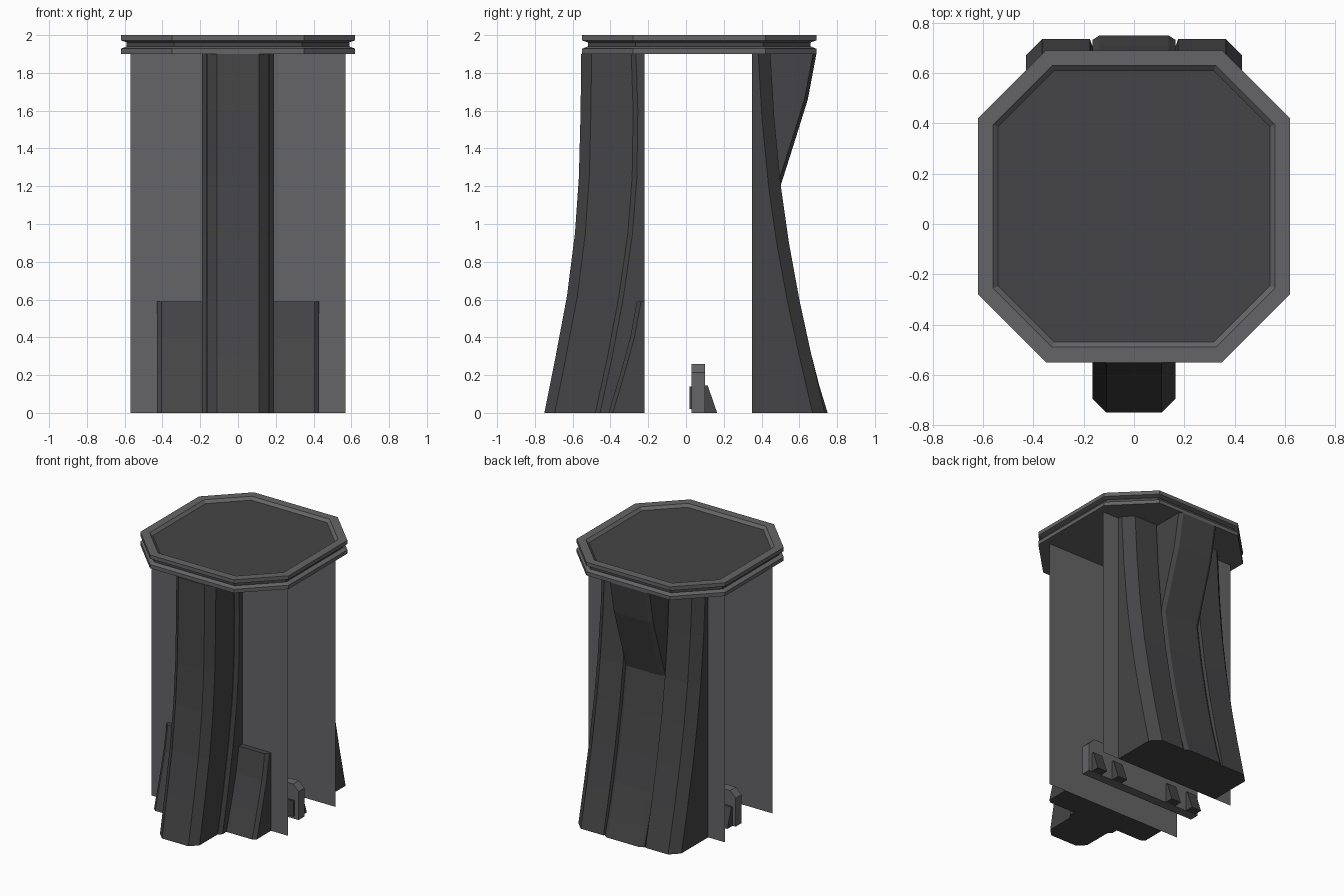
import bpy, bmesh

if "Cube" in bpy.data.objects:
    bpy.data.objects.remove(bpy.data.objects["Cube"])


def material(name, v):
    m = bpy.data.materials.new(name)
    m.diffuse_color = (v, v, v * 1.05, 1)
    m.use_nodes = True
    m.node_tree.nodes["Principled BSDF"].inputs["Base Color"].default_value = m.diffuse_color
    return m


DARK, MID = material("dark_metal", 0.06), material("mid_metal", 0.13)


def loft(name, rings, mats, closed=True, cap_start=True, cap_end=True, mat_of=lambda i: 0):
    """Skin a stack of equal-length rings, with optional caps."""
    bm = bmesh.new()
    rows = [[bm.verts.new(p) for p in r] for r in rings]
    n = len(rows[0])
    for i, (a, b) in enumerate(zip(rows, rows[1:])):
        for j in range(n if closed else n - 1):
            k = (j + 1) % n
            bm.faces.new((a[j], a[k], b[k], b[j])).material_index = mat_of(i)
    if cap_start:
        bm.faces.new(rows[0][::-1])
    if cap_end:
        bm.faces.new(rows[-1]).material_index = mat_of(len(rows) - 1)
    bmesh.ops.recalc_face_normals(bm, faces=bm.faces)
    me = bpy.data.meshes.new(name)
    bm.to_mesh(me)
    bm.free()
    ob = bpy.data.objects.new(name, me)
    for m in mats:
        me.materials.append(m)
    bpy.context.collection.objects.link(ob)
    return ob


def rib(name, x0, x1, wall, curve, left, right):
    """Curved buttress standing on a wall; curve is (z, outer y), left/right are (dx, dy) chamfers."""
    s = 1 if wall > 0 else -1
    rings = []
    for z, y in curve:
        yl, yr = [s * max(abs(y) - c[1], abs(wall)) for c in (left, right)]
        rings.append([(x0, wall, z), (x0, yl, z), (x0 + left[0], y, z),
                      (x1 - right[0], y, z), (x1, yr, z), (x1, wall, z)])
    return loft(name, rings, [DARK], closed=False)


def prism(name, pts, axis_from, axis_to, plane, mat):
    """Extrude a 2D outline along x (plane 'yz') or y (plane 'xz')."""
    f = (lambda p, t: (t, p[0], p[1])) if plane == "yz" else (lambda p, t: (p[0], t, p[1]))
    return loft(name, [[f(p, t) for p in pts] for t in (axis_from, axis_to)], [mat])


# Octagonal top plate with a side groove and a recessed floor
def octagon(h, z):
    b = 0.35 - (0.62 - h) * 0.414
    pts = [(-b, -h), (b, -h), (h, -b), (h, b), (b, h), (-b, h), (-h, b), (-h, -b)]
    return [(x, y + 0.07, z) for x, y in pts]


plate = [(0.62, 1.90), (0.62, 1.928), (0.59, 1.94), (0.59, 1.962),
         (0.62, 1.972), (0.62, 2.0), (0.56, 2.0), (0.54, 1.98)]
loft("top_plate", [octagon(*p) for p in plate], [MID, DARK],
     mat_of=lambda i: 1 if i in (2, 7) else 0)

# Flat front and back wall sheets
for name, y in (("front_wall", -0.22), ("back_wall", 0.35)):
    loft(name, [[(-0.57, y, z), (0.57, y, z)] for z in (0, 1.9)], [MID],
         closed=False, cap_start=False, cap_end=False)

# Front pillar, its wider flange and the low base block
rib("front_pillar", -0.165, 0.165, -0.22,
    [(0, -0.75), (0.3, -0.69), (0.62, -0.63), (0.95, -0.588), (1.25, -0.567), (1.6, -0.558), (1.9, -0.555)],
    (0.055, 0.055), (0.055, 0.055))
rib("front_flange", -0.19, 0.19, -0.22,
    [(0, -0.48), (0.3, -0.415), (0.62, -0.355), (0.95, -0.308), (1.25, -0.285), (1.6, -0.28), (1.9, -0.29)],
    (0.022, 0.025), (0.022, 0.025))
rib("front_base", -0.43, 0.43, -0.22,
    [(0, -0.41), (0.2, -0.35), (0.4, -0.295), (0.59, -0.26)], (0.025, 0.022), (0.025, 0.022))

# Back pillars, one each side
side = [(0, 0.735), (0.3, 0.665), (0.6, 0.60), (0.9, 0.545), (1.2, 0.502), (1.55, 0.468), (1.9, 0.447)]
outer, inner = (0.065, 0.065), (0.012, 0.035)
rib("back_pillar_right", 0.163, 0.43, 0.35, side, inner, outer)
rib("back_pillar_left", -0.43, -0.163, 0.35, side, outer, inner)

# Back centre rib, flaring out again below the plate
rib("back_centre_rib", -0.165, 0.165, 0.35,
    [(0, 0.75), (0.14, 0.707), (0.38, 0.645), (0.6, 0.598), (0.9, 0.543), (1.2, 0.5),
     (1.42, 0.57), (1.66, 0.645), (1.9, 0.69)], (0.028, 0.018), (0.028, 0.018))

# Low inner rail with raised chamfered ends
half = [(0.485, 0), (0.485, 0.215), (0.44, 0.26), (0.36, 0.26), (0.31, 0.2)]
prism("inner_rail", half + [(-x, z) for x, z in half[::-1]], 0.03, 0.10, "xz", MID)
prism("inner_rail_plate", [(-0.45, 0.02), (0.45, 0.02), (0.45, 0.14), (-0.45, 0.14)], 0.018, 0.03, "xz", DARK)

# Wedge brackets behind the rail
for i, x in enumerate((-0.42, -0.24, 0.24, 0.42)):
    prism(f"rail_bracket_{i}", [(0.10, 0), (0.165, 0), (0.115, 0.145), (0.10, 0.145)],
          x - 0.04, x + 0.04, "yz", DARK)
